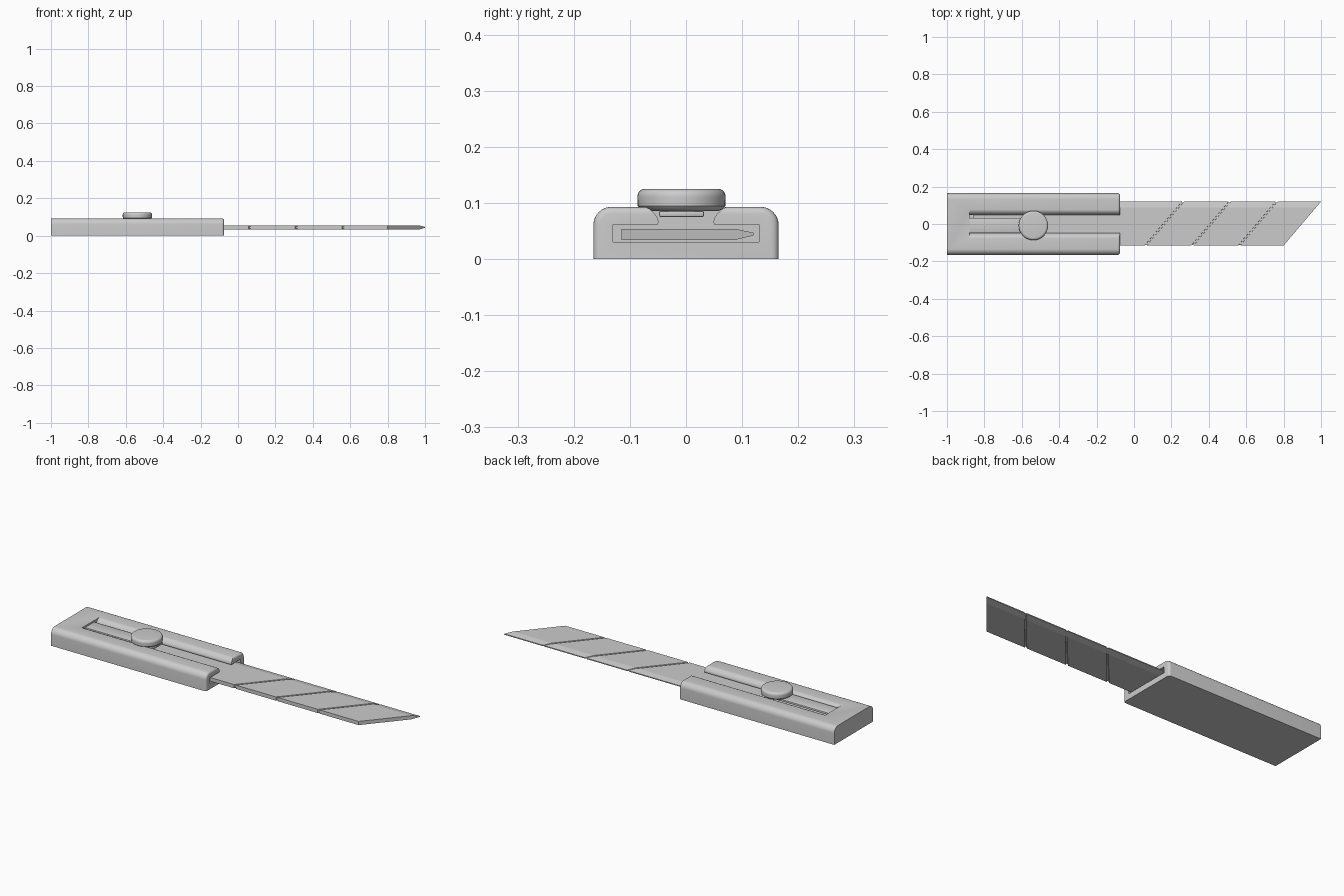
import bpy, bmesh, math

if "Cube" in bpy.data.objects:
    bpy.data.objects.remove(bpy.data.objects["Cube"])


def finish(name, bm, angle=35):
    bmesh.ops.recalc_face_normals(bm, faces=bm.faces)
    me = bpy.data.meshes.new(name)
    bm.to_mesh(me)
    bm.free()
    ob = bpy.data.objects.new(name, me)
    bpy.context.collection.objects.link(ob)
    smooth(ob, angle)
    return ob


def smooth(ob, angle):
    bpy.ops.object.select_all(action='DESELECT')
    ob.select_set(True)
    bpy.context.view_layer.objects.active = ob
    bpy.ops.object.shade_smooth_by_angle(angle=math.radians(angle))


def loft(name, sections, angle=35):
    """Skin a row of matching closed sections and cap both ends."""
    bm = bmesh.new()
    rings = [[bm.verts.new(p) for p in s] for s in sections]
    n = len(rings[0])
    for a, b in zip(rings, rings[1:]):
        for i in range(n):
            j = (i + 1) % n
            bm.faces.new((a[i], a[j], b[j], b[i]))
    bm.faces.new(rings[0])
    bm.faces.new(rings[-1])
    return finish(name, bm, angle)


def handle_section(x, inset):
    # flat bottom, rounded upper corners
    w, top, r = 0.165 - inset, 0.093 - inset, 0.032 - inset
    half = [(w, 0.0)]
    for i in range(9):
        a = math.pi / 2 * i / 8
        half.append((w - r + r * math.cos(a), top - r + r * math.sin(a)))
    return [(x, y, z) for y, z in half] + [(x, -y, z) for y, z in reversed(half)]


# handle: solid block with a softened front end
R = 0.012
front = -0.075
steps = [math.pi / 2 * i / 4 for i in range(5)]
handle = loft("handle", [handle_section(-1.0, 0)] +
              [handle_section(front - R + R * math.sin(a), R * (1 - math.cos(a))) for a in steps])

# channel cut: wide blade cavity with a narrower flared slot above
half = [(0.13, 0.03), (0.13, 0.062), (0.05, 0.062), (0.049, 0.067), (0.051, 0.074),
        (0.056, 0.081), (0.063, 0.088), (0.072, 0.0925), (0.078, 0.0935), (0.078, 0.12)]
outline = half + [(-y, z) for y, z in reversed(half)]
cutter = loft("channel_cutter", [[(x, y, z) for y, z in outline] for x in (-0.88, 0.0)])
cutter.hide_render = True
cut = handle.modifiers.new("channel", 'BOOLEAN')
cut.operation = 'DIFFERENCE'
cut.solver = 'EXACT'
cut.object = cutter
bpy.ops.object.select_all(action='DESELECT')
bpy.context.view_layer.objects.active = handle
handle.select_set(True)
bpy.ops.object.modifier_apply(modifier=cut.name)
bpy.data.objects.remove(cutter)
smooth(handle, 35)


# blade: slanted sections, sharpened along +y, with snap-off grooves
def blade_section(x, shear, d=0.0):
    lo, hi = -0.115 + d, 0.12 - d
    pts = [(lo, 0.034 + d), (0.087, 0.034 + d), (hi, 0.042 + d * 0.3),
           (hi, 0.047 - d * 0.3), (0.087, 0.054 - d), (lo, 0.054 - d)]
    return [(x + shear * (y + 0.115), y, z) for y, z in pts]


SHEAR = 0.2 / 0.235
rows = [blade_section(-0.86, 0)]
for gx in (0.062, 0.312, 0.562):
    for dx, d in ((-0.006, 0), (-0.005, 0.004), (0.005, 0.004), (0.006, 0)):
        rows.append(blade_section(gx + dx, SHEAR, d))
rows.append(blade_section(0.8, SHEAR))
loft("blade", rows, 10)

# slider bar lying in the slot behind the thumb button
bm = bmesh.new()
bmesh.ops.create_cube(bm, size=1)
for v in bm.verts:
    v.co.x = -0.675 + v.co.x * 0.41
    v.co.y = -0.008 + v.co.y * 0.08
    v.co.z = 0.0805 + v.co.z * 0.011
bmesh.ops.bevel(bm, geom=bm.edges[:], offset=0.003, segments=2, profile=0.5, affect='EDGES')
finish("slider_bar", bm)

# thumb button: round disc with softened rims
prof = [(0.066, 0.086), (0.073, 0.089), (0.078, 0.095), (0.0785, 0.108)]
prof += [(0.0655 + 0.013 * math.cos(a), 0.112 + 0.013 * math.sin(a))
         for a in (math.pi / 2 * i / 5 for i in range(6))]
N = 48
loft("thumb_button", [[(-0.538 + r * math.cos(2 * math.pi * i / N),
                        -0.008 + r * math.sin(2 * math.pi * i / N), z) for i in range(N)]
                      for r, z in prof])
